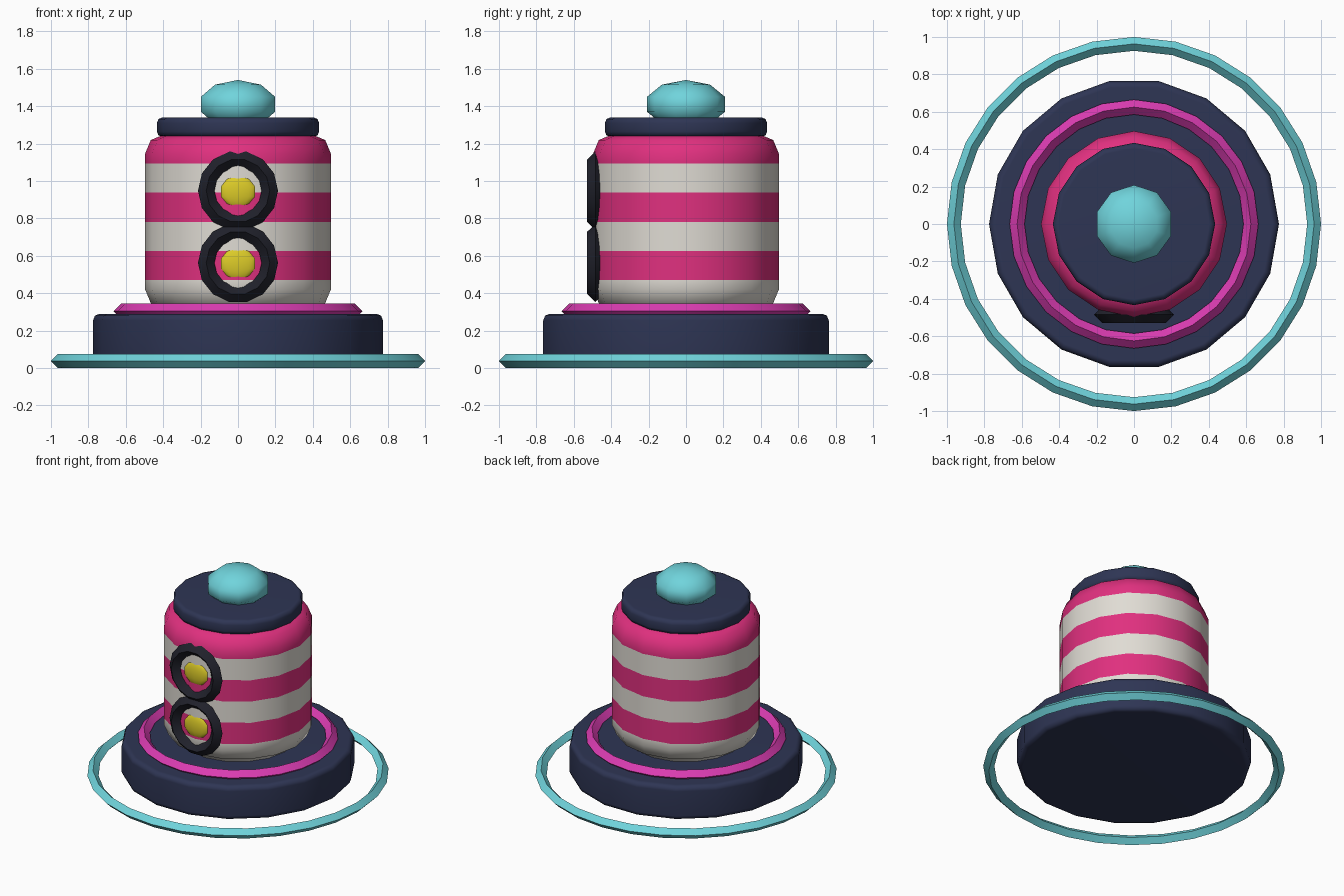
import bpy, bmesh, math
from math import cos, sin, pi, radians

if "Cube" in bpy.data.objects:
    bpy.data.objects.remove(bpy.data.objects["Cube"])


def material(name, hex_rgb):
    m = bpy.data.materials.new(name)
    rgb = [int(hex_rgb[i:i + 2], 16) / 255 for i in (0, 2, 4)]
    lin = [c / 12.92 if c <= 0.04045 else ((c + 0.055) / 1.055) ** 2.4 for c in rgb]
    m.diffuse_color = (*lin, 1)
    m.use_nodes = True
    m.node_tree.nodes["Principled BSDF"].inputs["Base Color"].default_value = m.diffuse_color
    return m


NAVY = material("navy", "2E3554")
PINK = material("hot pink", "E0307F")
CREAM = material("cream", "E0DCD4")
CYAN = material("cyan", "70D4DC")
MAGENTA = material("magenta", "DB3CB2")
BLACK = material("near black", "20212B")
YELLOW = material("yellow", "DCCB28")


def revolve(name, profile, sides, mats, closed=False, start=0.0, smooth=50):
    """Spin an (r, z) profile about z into a mesh object."""
    bm = bmesh.new()
    rings = []
    for r, z in profile:
        angles = [start + 2 * pi * k / sides for k in range(sides)]
        rings.append([bm.verts.new((r * cos(a), r * sin(a), z)) for a in angles])
    pairs = list(zip(rings, rings[1:]))
    if closed:
        pairs.append((rings[-1], rings[0]))
    for a, b in pairs:
        for k in range(sides):
            j = (k + 1) % sides
            bm.faces.new((a[k], a[j], b[j], b[k]))
    bmesh.ops.remove_doubles(bm, verts=bm.verts, dist=1e-5)
    bmesh.ops.recalc_face_normals(bm, faces=bm.faces)
    mesh = bpy.data.meshes.new(name)
    bm.to_mesh(mesh)
    bm.free()
    for m in mats:
        mesh.materials.append(m)
    obj = bpy.data.objects.new(name, mesh)
    bpy.context.collection.objects.link(obj)
    bpy.ops.object.select_all(action='DESELECT')
    obj.select_set(True)
    bpy.context.view_layer.objects.active = obj
    bpy.ops.object.shade_smooth_by_angle(angle=radians(smooth))
    return obj


def arc(r, z, bevel, a0, steps=2):
    """Quarter-round corner points, from angle a0 through 90 degrees."""
    return [(r + bevel * cos(a0 + pi / 2 * k / steps),
             z + bevel * sin(a0 + pi / 2 * k / steps)) for k in range(steps + 1)]


def drum(r, z0, z1, bevel, middle=()):
    """Profile of a cylinder with rounded rims."""
    return ([(0, z0)] + arc(r - bevel, z0 + bevel, bevel, -pi / 2) + list(middle)
            + arc(r - bevel, z1 - bevel, bevel, 0) + [(0, z1)])


def diamond_ring(name, major, minor, z, sides, mat):
    prof = [(major + minor * cos(a), z + minor * sin(a))
            for a in (0, pi / 2, pi, 3 * pi / 2)]
    return revolve(name, prof, sides, [mat], closed=True)


def ball(name, r, h, z, mat):
    """Low-poly flattened sphere with five rings."""
    prof = [(r * sin(pi * k / 5), z - h * cos(pi * k / 5)) for k in range(6)]
    return revolve(name, prof, 10, [mat], start=pi / 2)


def weighted(obj):
    mod = obj.modifiers.new("flat faces", 'WEIGHTED_NORMAL')
    mod.keep_sharp = True


# Base and the rings around it
diamond_ring("ground_ring", 0.963, 0.037, 0.0375, 28, CYAN)
weighted(revolve("base", drum(0.775, 0.04, 0.29, 0.035), 18, [NAVY]))
diamond_ring("trim_ring", 0.625, 0.04, 0.304, 24, MAGENTA)

# Striped body, cut at every stripe edge
STRIPE0, STRIPE = 0.316, 0.1553
edges = [(0.497, STRIPE0 + STRIPE * k) for k in range(1, 6)]
body_profile = [(0, 0.285), (0.38, 0.285)] + drum(0.497, 0.316, 1.25, 0.105, edges)[1:]
body = revolve("striped_body", body_profile, 16, [CREAM, PINK])
for p in body.data.polygons:
    band = int((p.center.z - STRIPE0) // STRIPE)
    p.material_index = 1 if band >= 5 or band in (1, 3) else 0
weighted(body)

# Cap and dome
weighted(revolve("cap", drum(0.434, 1.235, 1.34, 0.03), 16, [NAVY]))
ball("dome", 0.219, 0.13, 1.41, CYAN)

# Two round front windows with glowing bulbs
for label, z in (("upper", 0.948), ("lower", 0.562)):
    frame = diamond_ring(label + "_window_frame", 0.17, 0.044, 0, 14, BLACK)
    frame.rotation_euler.x = pi / 2
    frame.location = (0, -0.485, z)
    bulb = ball(label + "_window_bulb", 0.1, 0.086, 0, YELLOW)
    bulb.scale.y = 0.3
    bulb.location = (0, -0.479, z - 0.004)
